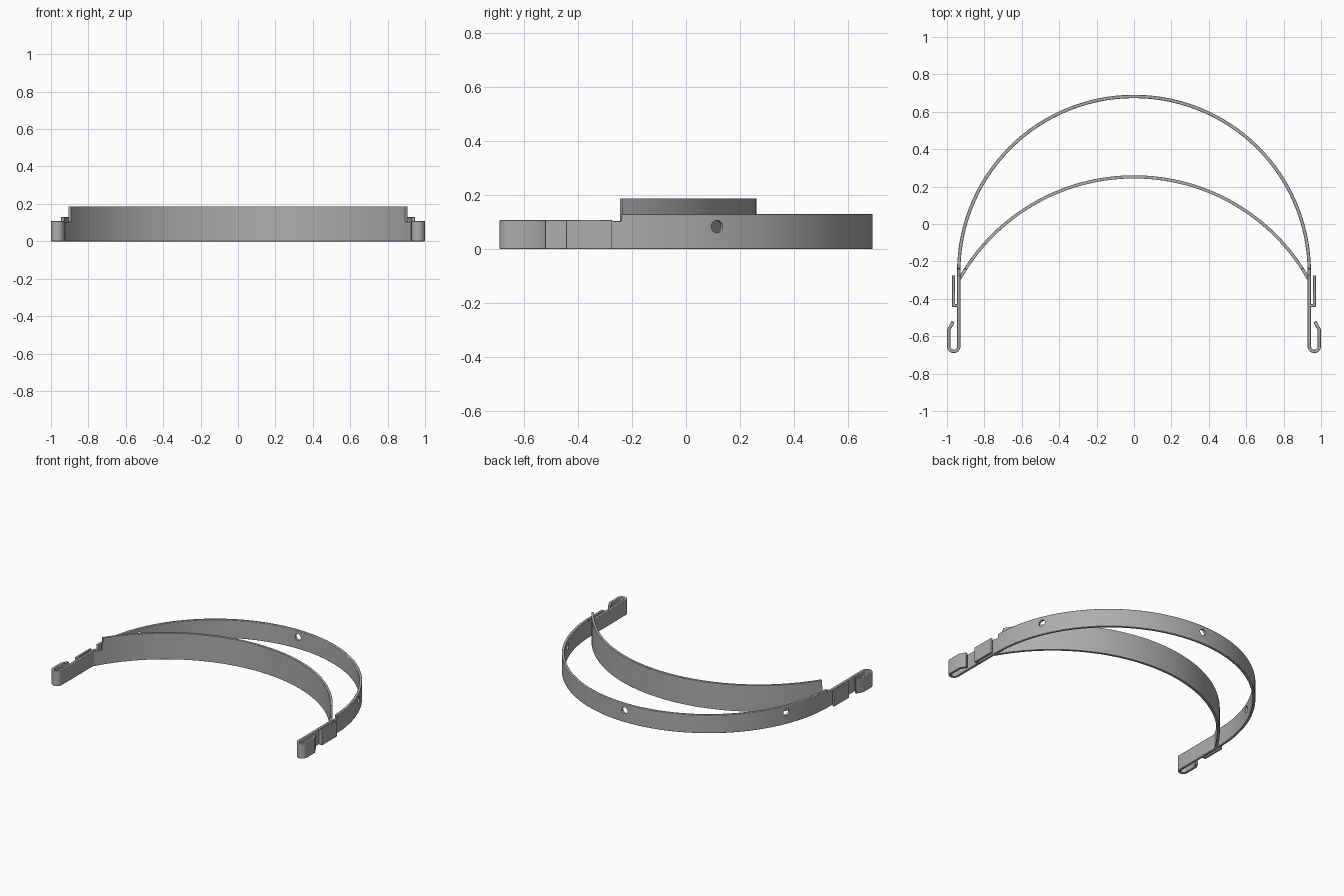
import bpy, bmesh
from math import sin, cos, pi, radians, sqrt, asin
from mathutils import Vector

cube = bpy.data.objects.get("Cube")
if cube:
    bpy.data.objects.remove(cube)

grey = bpy.data.materials.new("plain_grey")
grey.use_nodes = True
colour = (0.42, 0.42, 0.42, 1)
grey.diffuse_color = colour
grey.node_tree.nodes["Principled BSDF"].inputs["Base Color"].default_value = colour

ARM_X, BACK_R, BACK_CY = 0.937, 0.937, -0.255
FRONT_R, FRONT_CY = 1.07, -0.818


def finish(obj):
    bpy.ops.object.select_all(action='DESELECT')
    bpy.context.view_layer.objects.active = obj
    obj.select_set(True)
    bpy.ops.object.shade_smooth_by_angle(angle=radians(30))


def ribbon(name, path, thick, top):
    """Upright strip along a path; top(point) gives its height."""
    pts = [Vector(p) for p in path]
    bm = bmesh.new()
    rings = []
    for i, p in enumerate(pts):
        a = (p - pts[i - 1]).normalized() if i else None
        b = (pts[i + 1] - p).normalized() if i < len(pts) - 1 else None
        a, b = a or b, b or a
        t = (a + b).normalized()
        n = Vector((-t.y, t.x)) * (thick / 2 / max(0.5, t.dot(a)))
        h = top(p)
        rings.append([bm.verts.new((q.x, q.y, z)) for q, z in
                      ((p + n, 0), (p - n, 0), (p - n, h), (p + n, h))])
    for r, s in zip(rings, rings[1:]):
        for k in range(4):
            m = (k + 1) % 4
            bm.faces.new((r[k], r[m], s[m], s[k]))
    bm.faces.new(rings[0][::-1])
    bm.faces.new(rings[-1])
    bmesh.ops.recalc_face_normals(bm, faces=bm.faces)
    mesh = bpy.data.meshes.new(name)
    bm.to_mesh(mesh)
    bm.free()
    mesh.materials.append(grey)
    obj = bpy.data.objects.new(name, mesh)
    bpy.context.collection.objects.link(obj)
    bev = obj.modifiers.new("soft_edges", 'BEVEL')
    bev.width, bev.segments = 0.003, 2
    bev.limit_method, bev.angle_limit = 'ANGLE', radians(50)
    finish(obj)
    return obj


# Back band with straight arms and hooked ends
half = [(0.967, -0.522), (0.991, -0.567)]
half += [(0.964 + 0.027 * cos(a), -0.654 + 0.027 * sin(a))
         for a in (-pi * i / 12 for i in range(13))]
half += [(ARM_X, y) for y in (-0.45, -0.275, -0.268, -0.26)]
steps = [radians(d) for d in (0.9, 1.0)] + [radians(3 * i) for i in range(1, 30)]
half += [(BACK_R * cos(a), BACK_CY + BACK_R * sin(a)) for a in steps]
path = half + [(0, BACK_CY + BACK_R)] + [(-x, y) for x, y in reversed(half)]


def back_top(p):
    if p.y > -0.2395:
        return 0.13
    return 0.102 if p.y > -0.27 else 0.108


back_band = ribbon("back_band", path, 0.018, back_top)

# Three round holes through the back band
for i, deg in enumerate((23, 90, 157)):
    a = radians(deg)
    bpy.ops.mesh.primitive_cylinder_add(
        vertices=32, radius=0.023, depth=0.12, rotation=(0, pi / 2, a),
        location=(BACK_R * cos(a), BACK_CY + BACK_R * sin(a), 0.083))
    cutter = bpy.context.object
    cutter.name = "hole_cutter_%d" % (i + 1)
    cutter.data.materials.append(grey)
    cutter.hide_render = True
    cutter.hide_set(True)
    cutter.display_type = 'WIRE'
    cut = back_band.modifiers.new("hole", 'BOOLEAN')
    cut.operation, cut.solver, cut.object = 'DIFFERENCE', 'EXACT', cutter

# Front band: shallower, taller arc that drops near its ends
end, step = asin(0.932 / FRONT_R), asin(0.9 / FRONT_R)
angles = [end, step + 0.001, step] + [step * (1 - i / 30) for i in range(1, 30)]
angles = angles + [0] + [-a for a in reversed(angles)]
ribbon("front_band",
       [(FRONT_R * sin(a), FRONT_CY + FRONT_R * cos(a)) for a in angles], 0.017,
       lambda p: 0.187 if abs(p.x) < 0.9003 else 0.104)

# Side clips on the outside of each arm
for side, s in (("left", 1), ("right", -1)):
    ribbon(side + "_clip",
           [(s * ARM_X, -0.436), (s * 0.965, -0.436), (s * 0.965, -0.275)],
           0.015, lambda p: 0.108)
